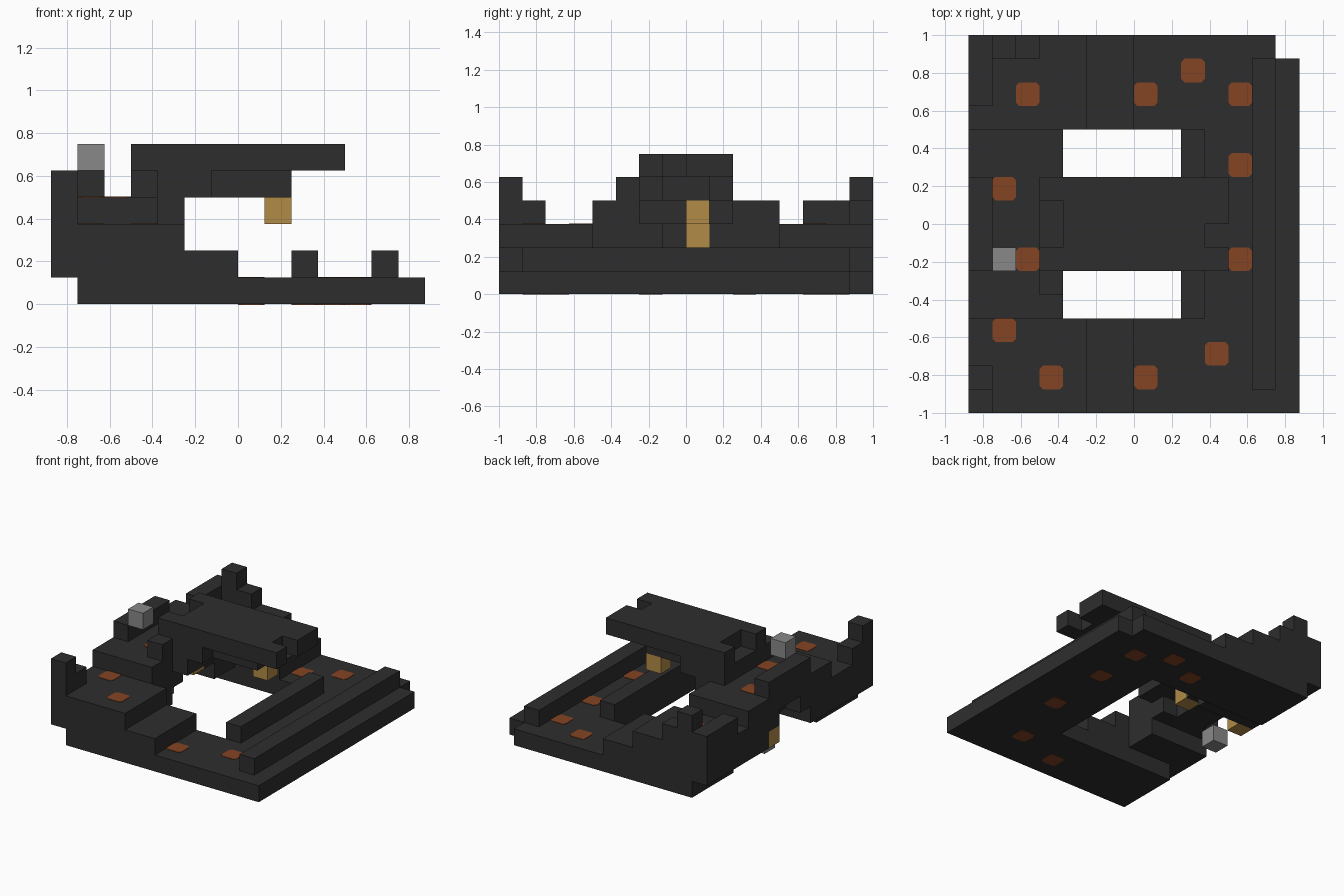
import bpy
import bmesh

U = 0.125  # size of one building block

if "Cube" in bpy.data.objects:
    bpy.data.objects.remove(bpy.data.objects["Cube"], do_unlink=True)


def material(name, colour):
    m = bpy.data.materials.new(name)
    m.use_nodes = True
    m.diffuse_color = (*colour, 1)
    bsdf = next(n for n in m.node_tree.nodes if n.type == "BSDF_PRINCIPLED")
    bsdf.inputs["Base Color"].default_value = (*colour, 1)
    return m


charcoal = material("charcoal", (0.027, 0.027, 0.027))
rust = material("rust_orange", (0.23, 0.057, 0.017))
gold = material("gold", (0.45, 0.26, 0.063))
grey = material("grey", (0.25, 0.25, 0.25))


def finish(name, bm, mat):
    bmesh.ops.recalc_face_normals(bm, faces=bm.faces)
    mesh = bpy.data.meshes.new(name)
    bm.to_mesh(mesh)
    bm.free()
    mesh.materials.append(mat)
    bpy.context.collection.objects.link(bpy.data.objects.new(name, mesh))


def box(name, x, y, z, mat=charcoal):
    """Box between (low, high) block counts on each axis."""
    bm = bmesh.new()
    bmesh.ops.create_cube(bm, size=1)
    for v in bm.verts:
        for i, (low, high) in enumerate((x, y, z)):
            v.co[i] = U * (high if v.co[i] > 0 else low)
    finish(name, bm, mat)


def pair(name, x, y, z):
    """Same box on the front and the back side."""
    box("front_" + name, x, (-y[1], -y[0]), z)
    box("back_" + name, x, y, z)


def block(name, x, y, z, mat):
    box(name, (x, x + 1), (y, y + 1), (z, z + 1), mat)


def spot(name, x, y, z):
    """Thin square plate with clipped corners."""
    bm = bmesh.new()
    h, c, t = 0.5 * U, 0.36 * U, 0.003
    outline = [(h, -c), (h, c), (c, h), (-c, h), (-h, c), (-h, -c), (-c, -h), (c, -h)]
    cx, cy = (x + 0.5) * U, (y + 0.5) * U
    face = bm.faces.new([bm.verts.new((cx + a, cy + b, z * U - t)) for a, b in outline])
    top = bmesh.ops.extrude_face_region(bm, geom=[face])["geom"]
    moved = [g for g in top if isinstance(g, bmesh.types.BMVert)]
    bmesh.ops.translate(bm, verts=moved, vec=(0, 0, 2 * t))
    finish(name, bm, rust)


# Base frame, open at the rear
box("front_base", (-6, 7), (-8, -4), (0, 1))
box("back_base", (-6, 7), (4, 7), (0, 1))
box("back_base_edge", (-6, 6), (7, 8), (0, 1))
box("side_base", (2, 7), (-4, 4), (0, 1))

# Stepped decks at both ends
pair("low_deck", (-7, 0), (4, 8), (1, 2))
pair("high_deck", (-7, -2), (4, 8), (2, 3))

# Rails on the base
box("inner_rail", (2, 3), (-4, 4), (1, 2))
box("outer_rail", (5, 6), (-7, 7), (1, 2))

# Stepped arch carrying the middle
pair("arch_foot", (-7, -3), (2, 4), (1, 2))
pair("arch_shoulder", (-7, -3), (1, 4), (2, 3))
box("arch_plug", (-6, -4), (-1, 1), (2, 3))
box("arch_top", (-7, -3), (-4, 4), (3, 4))
box("arch_lip", (-3, -2), (-2, 2), (3, 4))
box("rear_ridge", (-7, -6), (-2, 2), (4, 5))

# Overhanging roof with its notches
box("roof_support", (-4, -1), (-2, 2), (4, 5))
box("roof_beam", (-1, 2), (-1, 1), (4, 5))
box("roof_slab", (-3, 3), (-2, 2), (5, 6))
pair("roof_rear_tab", (-4, -3), (1, 2), (5, 6))
box("roof_long_tab", (3, 4), (0, 2), (5, 6))
box("roof_short_tab", (3, 4), (-2, -1), (5, 6))
box("roof_post", (-4, -3), (-3, -2), (4, 5))

# Broken corner walls
box("front_corner_wall", (-7, -6), (-8, -6), (3, 4))
box("front_corner_post", (-7, -6), (-8, -7), (4, 5))
box("back_corner_wall", (-7, -6), (5, 8), (3, 4))
box("back_corner_post", (-6, -5), (7, 8), (3, 5))
box("back_corner_step", (-5, -4), (7, 8), (3, 4))

# Loose coloured blocks
block("gold_lamp", 1, 0, 3, gold)
block("gold_core", -4, 0, 2, gold)
block("gold_rear_block", -7, 1, 1, gold)
block("grey_upper_block", -6, -2, 5, grey)
block("grey_lower_block", -6, 0, 0, grey)

# Rust spots; those in the base show on its underside too
base_spots = [(0, 5), (2, 6), (4, 5), (4, 2), (4, -2), (3, -6), (0, -7)]
for i, (x, y) in enumerate(base_spots):
    spot(f"base_spot_{i}", x, y, 1)
    spot(f"underside_spot_{i}", x, y, 0)
deck_spots = [(-5, 5, 3), (-6, -5, 3), (-4, -7, 3), (-6, 1, 4), (-5, -2, 4)]
for i, (x, y, z) in enumerate(deck_spots):
    spot(f"deck_spot_{i}", x, y, z)
